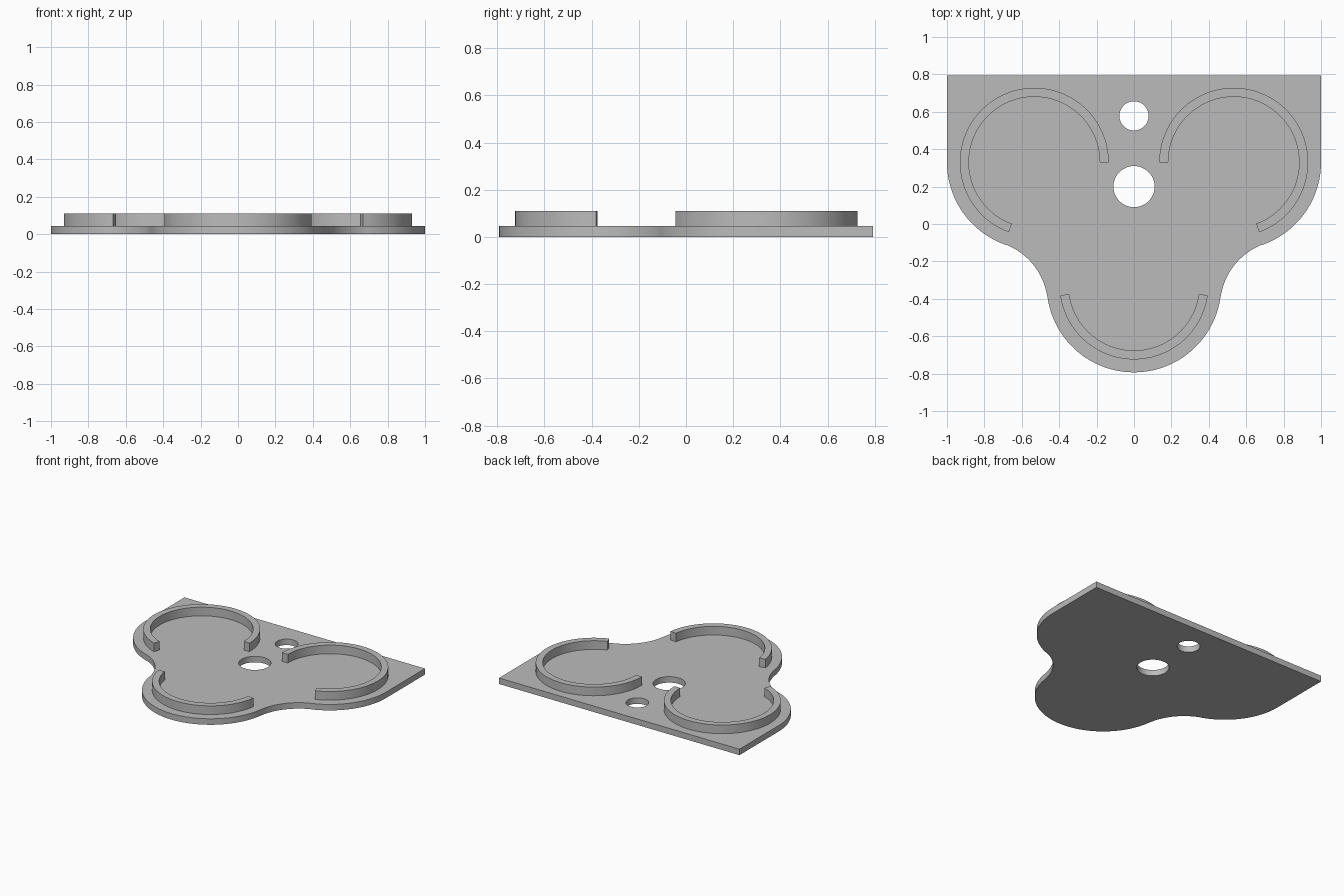
import bpy, bmesh
from math import cos, sin, radians
from mathutils import Vector

if "Cube" in bpy.data.objects:
    bpy.data.objects.remove(bpy.data.objects["Cube"])

# Main dimensions
PLATE_TOP, RIM_TOP = 0.045, 0.11
BACK = 0.793
LOBE_R, RIM_OUT, RIM_IN = 0.467, 0.398, 0.35
SIDE = Vector((0.533, 0.33))       # centre of the left lobe
FRONT = Vector((0, -0.326))        # centre of the front lobe
FILLET, FILLET_R = Vector((0.814, -0.44)), 0.354

grey = bpy.data.materials.new("plain grey")
grey.use_nodes = True
colour = (0.5, 0.5, 0.5, 1)
grey.diffuse_color = colour
grey.node_tree.nodes["Principled BSDF"].inputs["Base Color"].default_value = colour


def arc(centre, radius, start, end, steps):
    """Points along an arc, angles in degrees."""
    angles = [radians(start + (end - start) * i / steps) for i in range(steps + 1)]
    return [centre + radius * Vector((cos(a), sin(a))) for a in angles]


def extruded(name, loops, bottom, top):
    """Fill the first loop, leaving the others as holes, and raise it."""
    bm = bmesh.new()
    edges = []
    for loop in loops:
        verts = [bm.verts.new((p.x, p.y, bottom)) for p in loop]
        edges += [bm.edges.new((v, verts[i - 1])) for i, v in enumerate(verts)]
    bmesh.ops.triangle_fill(bm, edges=edges, use_beauty=True)
    raised = bmesh.ops.extrude_face_region(bm, geom=bm.faces[:], use_keep_orig=True)
    moved = [g for g in raised["geom"] if isinstance(g, bmesh.types.BMVert)]
    bmesh.ops.translate(bm, verts=moved, vec=(0, 0, top - bottom))
    bmesh.ops.recalc_face_normals(bm, faces=bm.faces[:])
    mesh = bpy.data.meshes.new(name)
    bm.to_mesh(mesh)
    bm.free()
    mesh.materials.append(grey)
    obj = bpy.data.objects.new(name, mesh)
    bpy.context.collection.objects.link(obj)
    bpy.ops.object.select_all(action='DESELECT')
    obj.select_set(True)
    bpy.context.view_layer.objects.active = obj
    bpy.ops.object.shade_smooth_by_angle(angle=radians(30))
    return obj


def mirrored(points):
    return [Vector((-p.x, p.y)) for p in reversed(points)]


# Base plate: half outline from the back corner down to the front tip
half = [Vector((1, BACK))]
half += arc(SIDE, LOBE_R, 0, -70, 24)
half += arc(FILLET, FILLET_R, 110, 172, 20)[1:-1]
half += arc(FRONT, LOBE_R, -8, -90, 28)
outline = half + mirrored(half)[1:]

# Through holes
centre_hole = arc(Vector((0, 0.2)), 0.11, 0, 360, 48)[:-1]
back_hole = arc(Vector((0, 0.578)), 0.078, 0, 360, 48)[:-1]
extruded("base_plate", [outline, centre_hole, back_hole], 0, PLATE_TOP)


# Open retaining rims
def rim(centre, start, end):
    steps = int(abs(end - start) / 3.5)
    return (arc(centre, RIM_OUT, start, end, steps)
            + arc(centre, RIM_IN, end, start, steps))


left = rim(SIDE, -70, 180)
for name, loop in (("left_rim", left), ("right_rim", mirrored(left)),
                   ("front_rim", rim(FRONT, -8, -172))):
    extruded(name, [loop], PLATE_TOP, RIM_TOP)
